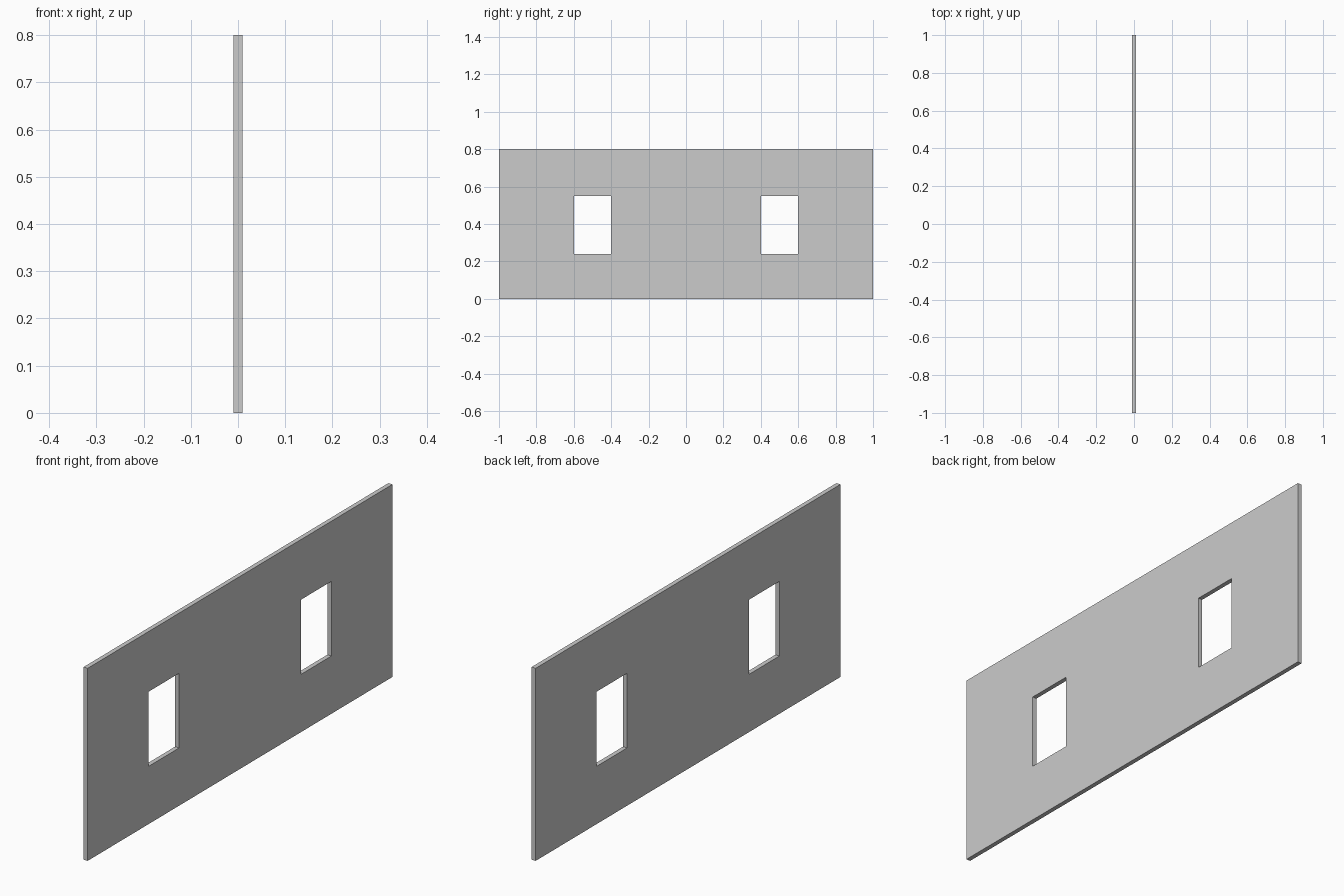
import bpy
import bmesh

if "Cube" in bpy.data.objects:
    bpy.data.objects.remove(bpy.data.objects["Cube"])

THICKNESS = 0.019
YS = [-1.0, -0.6, -0.4, 0.4, 0.6, 1.0]   # panel ends and window sides
ZS = [0.0, 0.24, 0.55, 0.8]              # base, sill, lintel, top
WINDOWS = {(1, 1), (3, 1)}               # open cells (column, row)

# Flat wall face laid out as a grid, leaving the window cells open
bm = bmesh.new()
x = -THICKNESS / 2
grid = [[bm.verts.new((x, y, z)) for z in ZS] for y in YS]
for i in range(len(YS) - 1):
    for j in range(len(ZS) - 1):
        if (i, j) not in WINDOWS:
            bm.faces.new((grid[i][j], grid[i + 1][j], grid[i + 1][j + 1], grid[i][j + 1]))

# Extrude to thickness, which also forms the window reveals
result = bmesh.ops.extrude_face_region(bm, geom=bm.faces[:], use_keep_orig=True)
moved = [g for g in result["geom"] if isinstance(g, bmesh.types.BMVert)]
bmesh.ops.translate(bm, verts=moved, vec=(THICKNESS, 0, 0))
bmesh.ops.recalc_face_normals(bm, faces=bm.faces[:])

mesh = bpy.data.meshes.new("wall_panel")
bm.to_mesh(mesh)
bm.free()
wall = bpy.data.objects.new("wall_panel", mesh)
bpy.context.collection.objects.link(wall)
